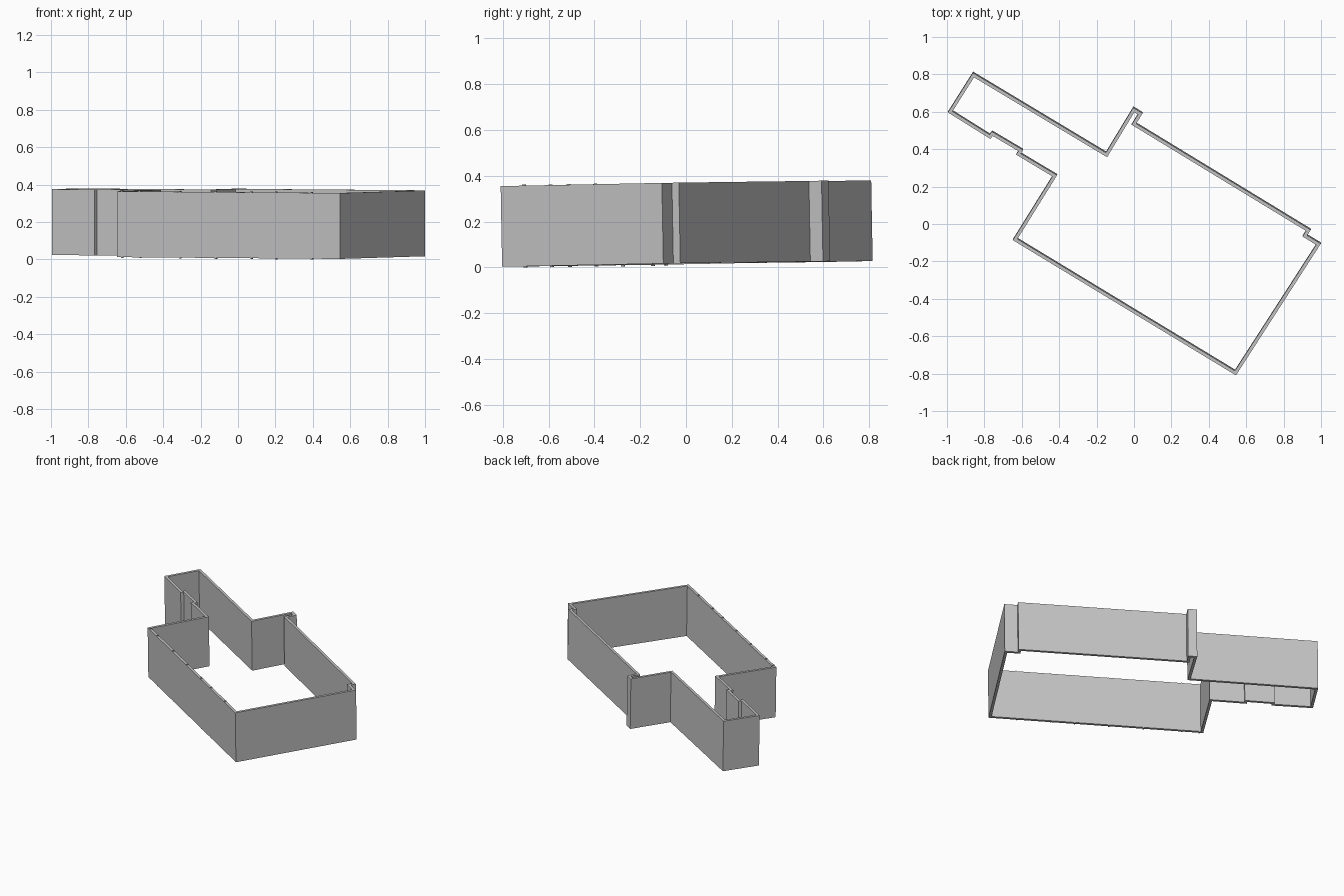
import bpy, bmesh
from mathutils import Vector, Matrix, Euler

if "Cube" in bpy.data.objects:
    bpy.data.objects.remove(bpy.data.objects["Cube"], do_unlink=True)

HEIGHT = 0.352
THICK = 0.018
# the whole enclosure stands on a very slight slope
TILT = Matrix.Translation((0.003, 0.003, 0.0158)) @ Euler((0.018, -0.003, 0)).to_matrix().to_4x4()

grey = bpy.data.materials.new("wall grey")
grey.use_nodes = True
colour = (0.55, 0.55, 0.55, 1)
grey.diffuse_color = colour
grey.node_tree.nodes["Principled BSDF"].inputs["Base Color"].default_value = colour


def make_object(name, bm):
    mesh = bpy.data.meshes.new(name)
    bm.to_mesh(mesh)
    bm.free()
    mesh.materials.append(grey)
    obj = bpy.data.objects.new(name, mesh)
    bpy.context.collection.objects.link(obj)
    obj.matrix_world = TILT
    return obj


# outer footprint, clockwise from the far left corner
outline = [
    (-0.863, 0.812), (-0.152, 0.385), (-0.006, 0.626), (0.044, 0.595),
    (0.010, 0.540), (0.943, -0.028), (0.924, -0.058), (0.997, -0.102),
    (0.543, -0.806), (-0.650, -0.083), (-0.438, 0.258), (-0.632, 0.374),
    (-0.620, 0.393), (-0.757, 0.474), (-0.770, 0.458), (-0.997, 0.600),
]

# perimeter wall: ring of upright panels thickened inward
bm = bmesh.new()
low = [bm.verts.new((x, y, 0)) for x, y in outline]
high = [bm.verts.new((x, y, HEIGHT)) for x, y in outline]
for i in range(len(outline)):
    j = (i + 1) % len(outline)
    bm.faces.new((low[j], low[i], high[i], high[j]))
wall = make_object("perimeter_wall", bm)
solid = wall.modifiers.new("thickness", "SOLIDIFY")
solid.thickness = THICK
solid.offset = -1
solid.use_even_offset = True

# small joint pins along the long front wall, just proud of its top and base
start, end = Vector(outline[9]), Vector(outline[8])
along = (end - start).normalized()
inward = Vector((-along.y, along.x)) * THICK / 2
bm = bmesh.new()
for t in (0.02, 0.10, 0.28, 0.44, 0.60, 0.71, 0.87):
    p = start.lerp(end, t) + inward
    place = (Matrix.Translation((p.x, p.y, HEIGHT / 2))
             @ Matrix.Rotation(Vector((1, 0)).angle_signed(along) * -1, 4, "Z")
             @ Matrix.Diagonal((0.008, THICK * 0.8, HEIGHT + 0.01, 1)))
    bmesh.ops.create_cube(bm, size=1, matrix=place)
make_object("wall_joint_pins", bm)
